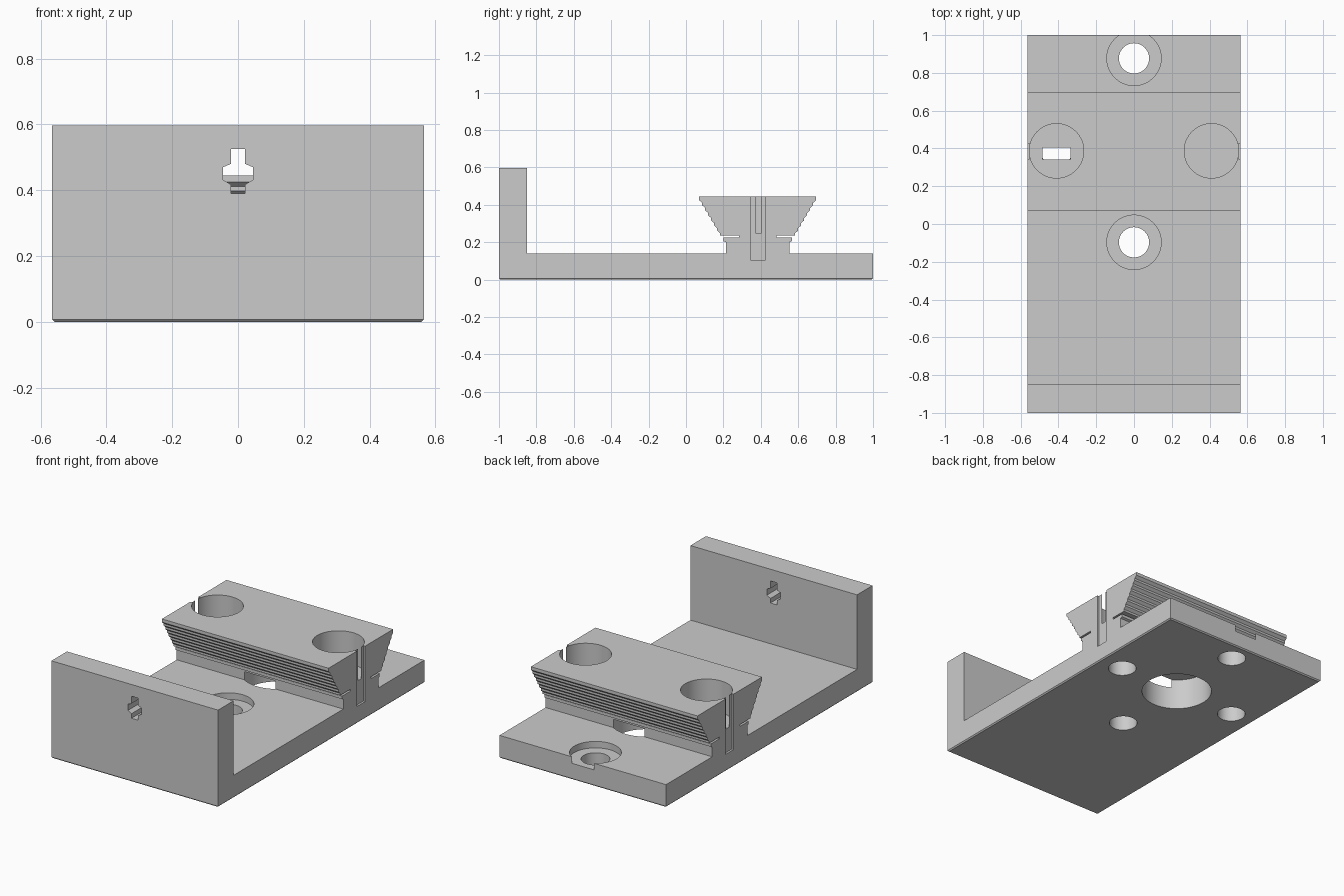
import bpy, bmesh
from mathutils import Matrix

if "Cube" in bpy.data.objects:
    bpy.data.objects.remove(bpy.data.objects["Cube"], do_unlink=True)

HALF_X = 0.565
BLOCK_Y = 0.383
PLATE_Z = 0.14
TOP_Z = 0.445

grey = bpy.data.materials.new("machined grey")
grey.use_nodes = True
colour = (0.6, 0.6, 0.6, 1)
grey.diffuse_color = colour
grey.node_tree.nodes["Principled BSDF"].inputs["Base Color"].default_value = colour


def add_object(name, bm):
    mesh = bpy.data.meshes.new(name)
    bmesh.ops.recalc_face_normals(bm, faces=bm.faces[:])
    bm.to_mesh(mesh)
    bm.free()
    mesh.materials.append(grey)
    obj = bpy.data.objects.new(name, mesh)
    bpy.context.collection.objects.link(obj)
    return obj


def prism(name, points, place, depth):
    """Extrude a 2D outline; place maps each outline point to 3D."""
    bm = bmesh.new()
    face = bm.faces.new([bm.verts.new(place(*p)) for p in points])
    ext = bmesh.ops.extrude_face_region(bm, geom=[face])["geom"]
    moved = [v for v in ext if isinstance(v, bmesh.types.BMVert)]
    bmesh.ops.translate(bm, verts=moved, vec=depth)
    return bm


def drill(name, x, y, r, z0, z1):
    bm = bmesh.new()
    bmesh.ops.create_cone(bm, cap_ends=True, segments=64, radius1=r, radius2=r,
                          depth=z1 - z0,
                          matrix=Matrix.Translation((x, y, (z0 + z1) / 2)))
    return add_object(name, bm)


def box(name, x0, x1, y0, y1, z0, z1):
    outline = [(x0, y0), (x1, y0), (x1, y1), (x0, y1)]
    bm = prism(name, outline, lambda x, y: (x, y, z0), (0, 0, z1 - z0))
    return add_object(name, bm)


# Side outline: half of the stepped clamp block, then mirrored
half = [(0.17, PLATE_Z), (0.17, 0.2), (0.183, 0.206), (0.183, 0.224),
        (0.1, 0.224), (0.1, 0.235)]
steps = 7
for i in range(steps + 1):
    w = 0.2 + 0.113 * i / steps
    z = 0.235 + 0.19 * i / steps
    half += [(w, z), (w, z + (0.013 if i < steps else 0.02))]
block = [(BLOCK_Y + w, z) for w, z in half]
block += [(BLOCK_Y - w, z) for w, z in reversed(half)]
outline = [(-1, 0), (1, 0), (1, PLATE_Z)] + block
outline += [(-0.85, PLATE_Z), (-0.85, 0.597), (-1, 0.597)]

# One-piece body: plate, front wall and block, with a fine bottom chamfer
bm = prism("body", outline, lambda y, z: (-HALF_X, y, z), (2 * HALF_X, 0, 0))
bottom = [e for e in bm.edges if all(v.co.z < 0.001 for v in e.verts)]
bmesh.ops.bevel(bm, geom=bottom, offset=0.007, segments=1, affect='EDGES')
body = add_object("clamp_base_body", bm)

cutters = []
# Counterbored mounting holes in the plate
for y in (0.877, -0.097):
    cutters.append(drill("mount_hole", 0, y, 0.08, -0.1, 0.2))
    cutters.append(drill("mount_counterbore", 0, y, 0.144, 0.1, 0.19))

# Large bore under the block
cutters.append(drill("centre_bore", 0, BLOCK_Y, 0.2, -0.1, 0.19))

# Round pockets, underside holes and end grooves of the block
for side in (-1, 1):
    cx = side * 0.41
    cutters.append(drill("block_pocket", cx, 0.387, 0.144, 0.25, 0.6))
    cutters.append(drill("underside_hole", cx, BLOCK_Y, 0.08, -0.1, 0.18))
    xs = sorted((side * 0.553, side * 0.6))
    cutters.append(box("end_groove", *xs, 0.345, 0.425, 0.105, 0.6))
cutters.append(box("pocket_slot", -0.485, -0.335, 0.342, 0.405, 0.1, 0.3))

# Stepped keyhole through the front wall
key = [(0.022, 0.39), (0.022, 0.418), (0.046, 0.432), (0.046, 0.47),
       (0.022, 0.48), (0.022, 0.525)]
key += [(-x, z) for x, z in reversed(key)]
cutters.append(add_object("keyhole", prism(
    "keyhole", key, lambda x, z: (x, -1.1, z), (0, 0.4, 0))))

# Cut everything, then discard the cutters
bpy.ops.object.select_all(action='DESELECT')
bpy.context.view_layer.objects.active = body
body.select_set(True)
for cutter in cutters:
    mod = body.modifiers.new("cut", 'BOOLEAN')
    mod.operation = 'DIFFERENCE'
    mod.solver = 'EXACT'
    mod.object = cutter
    bpy.ops.object.modifier_apply(modifier=mod.name)
    bpy.data.objects.remove(cutter, do_unlink=True)

bpy.ops.object.shade_smooth_by_angle(angle=0.4)
